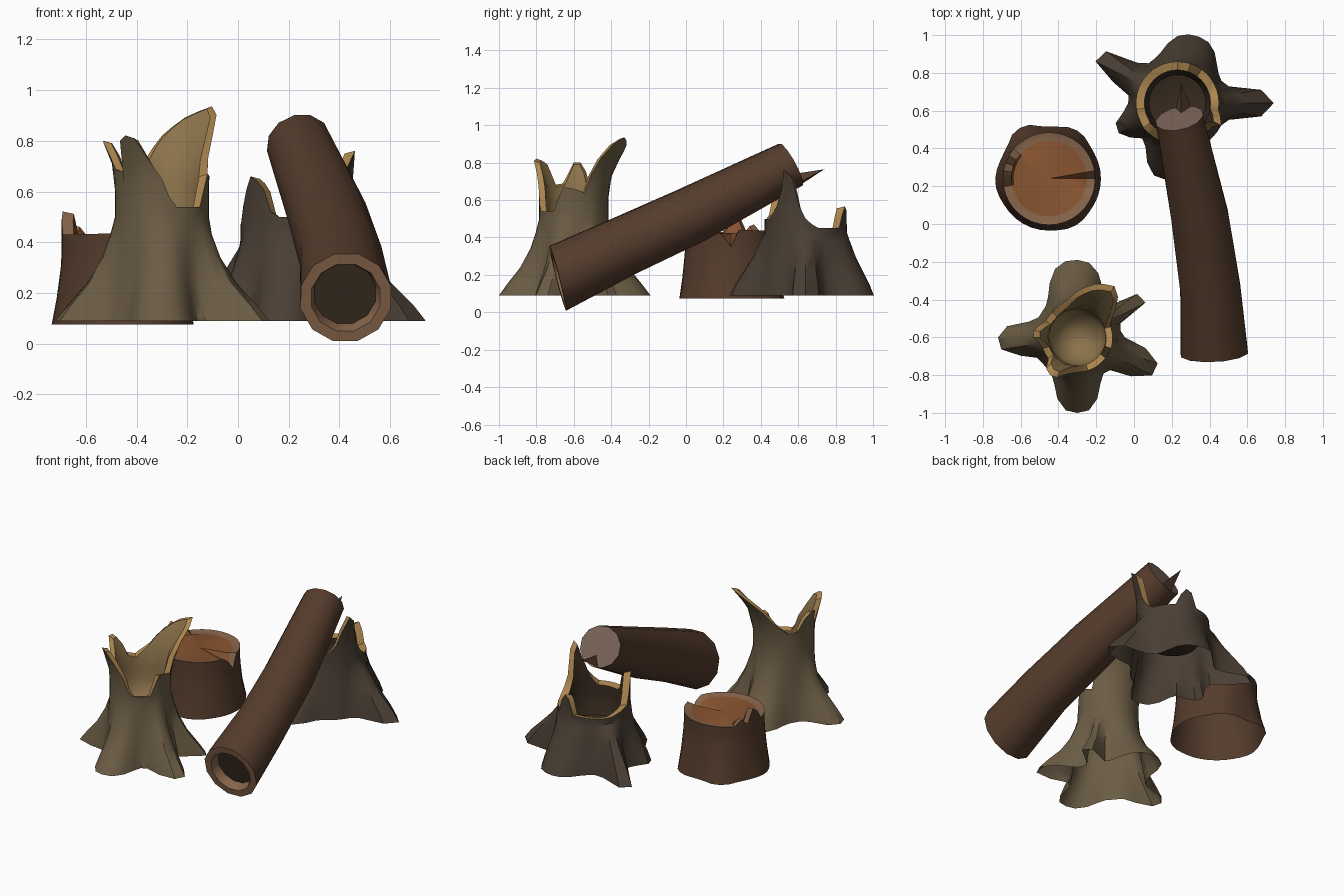
import bpy, bmesh
from math import sin, cos, pi, radians, exp
from mathutils import Vector

if "Cube" in bpy.data.objects:
    bpy.data.objects.remove(bpy.data.objects["Cube"])


def mat(name, r, g, b):
    m = bpy.data.materials.new(name)
    m.diffuse_color = (r, g, b, 1)
    m.use_nodes = True
    m.node_tree.nodes["Principled BSDF"].inputs["Base Color"].default_value = m.diffuse_color
    return m


rim_wood = mat("rim_wood", 0.42, 0.24, 0.08)
inner_wood = mat("inner_wood", 0.26, 0.17, 0.07)
pale_wood = mat("pale_wood", 0.24, 0.13, 0.07)
red_wood = mat("red_wood", 0.25, 0.09, 0.03)
bark_tan = mat("bark_tan", 0.15, 0.11, 0.06)
bark_dark = mat("bark_dark", 0.07, 0.05, 0.035)
bark_brown = mat("bark_brown", 0.09, 0.045, 0.025)
hollow_dark = mat("hollow_dark", 0.04, 0.025, 0.015)


def finish(name, bm, mats, angle=40):
    bmesh.ops.recalc_face_normals(bm, faces=bm.faces)
    me = bpy.data.meshes.new(name)
    bm.to_mesh(me)
    bm.free()
    for m in mats:
        me.materials.append(m)
    ob = bpy.data.objects.new(name, me)
    bpy.context.collection.objects.link(ob)
    bpy.ops.object.select_all(action='DESELECT')
    ob.select_set(True)
    bpy.context.view_layer.objects.active = ob
    bpy.ops.object.shade_smooth_by_angle(angle=radians(angle))
    return ob


def bridge(bm, a, b, mi):
    n = len(a)
    for i in range(n):
        f = bm.faces.new((a[i], a[(i + 1) % n], b[(i + 1) % n], b[i]))
        f.material_index = mi


def fan(bm, ring, tip, mi):
    n = len(ring)
    for i in range(n):
        bm.faces.new((ring[i], ring[(i + 1) % n], tip)).material_index = mi


def lookup(table, deg):
    """Rim height at an angle, from (degrees, height) pairs."""
    t = table + [(table[0][0] + 360, table[0][1])]
    for (a, h), (b, k) in zip(t, t[1:]):
        if a <= deg <= b:
            return h + (k - h) * (deg - a) / (b - a)
    return table[0][1]


def stump(name, centre, z0, valley, roots, neck, profile, rim, flare,
          wall, floor, mats, n=40, hollow=True):
    """Root flare blended into a round neck, a broken rim, and the inside."""
    bm = bmesh.new()
    degs = [i * 360 / n for i in range(n)]
    heights = [lookup(rim, d) for d in degs]
    zn = profile[-1][0]

    def ring(radius, height):
        return [bm.verts.new((centre[0] + radius(i) * cos(radians(d)),
                              centre[1] + radius(i) * sin(radians(d)), height(i)))
                for i, d in enumerate(degs)]

    def base(i):
        r = valley
        for a, length, spread in roots:
            off = radians((degs[i] - a + 180) % 360 - 180)
            r = max(r, valley + (length - valley) * exp(-abs(off / spread) ** 3))
        return r

    def upper_z(f):
        return lambda i: zn + (heights[i] - zn) * f

    def upper_r(f, inset=0):
        return lambda i: neck + flare * max(0, upper_z(f)(i) - 0.62) ** 2 - inset

    rows = []
    for z, b in profile:
        rows.append((ring(lambda i: neck + (base(i) - neck) * b, lambda i: z), 0))
    for f in (0.35, 0.7, 1):
        rows.append((ring(upper_r(f), upper_z(f)), 0))
    rows.append((ring(upper_r(1, wall), lambda i: heights[i] - 0.01), 1))
    if hollow:
        for f in (0.65, 0.3, 0):
            rows.append((ring(upper_r(f, wall), upper_z(f)), 2))
    for r, z in floor[:-1]:
        rows.append((ring(lambda i: r, lambda i: min(z, heights[i])), 2))
    for (a, _), (b, mi) in zip(rows, rows[1:]):
        bridge(bm, a, b, mi)
    fan(bm, rows[-1][0], bm.verts.new((*centre, floor[-1][1])), 2)
    return finish(name, bm, mats)


# Tall splintered stump at the front left
stump("tall_stump", (-0.30, -0.60), 0.09, 0.23,
      [(92, 0.41, 0.5), (182, 0.42, 0.3), (270, 0.40, 0.42),
       (338, 0.45, 0.29), (31, 0.42, 0.16)],
      0.185, [(0.09, 1), (0.15, 0.8), (0.24, 0.47), (0.34, 0.22), (0.43, 0.08), (0.5, 0)],
      [(0, 0.66), (18, 0.64), (33, 0.8), (50, 0.945), (70, 0.9), (90, 0.82), (110, 0.72),
       (135, 0.66), (156, 0.68), (166, 0.8), (182, 0.8), (194, 0.69), (217, 0.68),
       (227, 0.83), (243, 0.81), (255, 0.72), (270, 0.65), (284, 0.54), (326, 0.54),
       (340, 0.67)],
      1.5, 0.035, [(0.13, 0.42), (0, 0.3)], [bark_tan, rim_wood, inner_wood])

# Broken stump at the back that holds the log
stump("back_stump", (0.23, 0.64), 0.09, 0.26,
      [(75, 0.37, 0.5), (150, 0.49, 0.22), (204, 0.35, 0.25), (260, 0.41, 0.38),
       (0, 0.51, 0.24)],
      0.22, [(0.09, 1), (0.15, 0.84), (0.22, 0.6), (0.3, 0.33), (0.38, 0.12)],
      [(0, 0.5), (15, 0.45), (58, 0.45), (66, 0.57), (80, 0.56), (88, 0.45), (150, 0.44),
       (190, 0.48), (205, 0.6), (216, 0.66), (232, 0.63), (245, 0.5), (300, 0.5),
       (318, 0.58), (333, 0.76), (342, 0.72), (352, 0.55)],
      2.0, 0.045, [(0.15, 0.3), (0, 0.25)], [bark_dark, rim_wood, hollow_dark])

# Short sawn stump with a crack and a splinter
stump("short_stump", (-0.45, 0.24), 0.075, 0.275,
      [(120, 0.31, 0.3), (60, 0.295, 0.3), (300, 0.285, 0.3), (185, 0.285, 0.3)],
      0.245, [(0.075, 1), (0.18, 0.5), (0.3, 0.1)],
      [(0, 0.35), (8, 0.44), (140, 0.43), (150, 0.47), (160, 0.43), (172, 0.54),
       (190, 0.43), (345, 0.44)],
      0, 0.045, [(0.19, 0.425), (0, 0.42)], [bark_brown, pale_wood, red_wood],
      n=36, hollow=False)

# Leaning log: rings along a slightly bent path (centre, axis, radius)
bm = bmesh.new()
SIDES = 12


def log_ring(centre, axis, radius):
    axis = Vector(axis).normalized()
    side = axis.cross(Vector((0, 0, 1))).normalized()
    up = side.cross(axis)
    return [bm.verts.new(Vector(centre) + radius * (side * cos(a) + up * sin(a)))
            for a in ((k + 0.5) * 2 * pi / SIDES for k in range(SIDES))]


front, top = Vector((0.425, -0.685, 0.182)), Vector((0.24, 0.56, 0.79))
front_axis, top_axis = Vector((-0.05, 0.97, 0.25)), Vector((-0.2, 0.86, 0.47))
path = [(front + front_axis * 0.06, front_axis, 0.125, 3),
        (front + front_axis * 0.03, front_axis, 0.13, 1),
        (front, front_axis, 0.14, 1),
        (front, front_axis, 0.184, 1),
        ((0.405, -0.35, 0.345), (-0.08, 0.9, 0.44), 0.165, 0),
        ((0.35, 0.03, 0.52), (-0.15, 0.88, 0.46), 0.157, 0),
        (top, top_axis, 0.13, 0)]
rings = [(log_ring(c, a, r), mi) for c, a, r, mi in path]
for (a, _), (b, mi) in zip(rings, rings[1:]):
    bridge(bm, a, b, mi)
bm.faces.new(rings[0][0]).material_index = 3
bm.faces.new(rings[-1][0]).material_index = 2
finish("leaning_log", bm, [bark_brown, pale_wood, mat("cut_end", 0.2, 0.13, 0.1), hollow_dark])

# Splinter sticking out of the upper log end
bm = bmesh.new()
foot = [bm.verts.new(p) for p in ((0.22, 0.61, 0.68), (0.31, 0.60, 0.69), (0.25, 0.58, 0.74))]
bm.faces.new(foot)
fan(bm, foot, bm.verts.new((0.25, 0.74, 0.765)), 0)
finish("log_splinter", bm, [bark_brown], 20)
